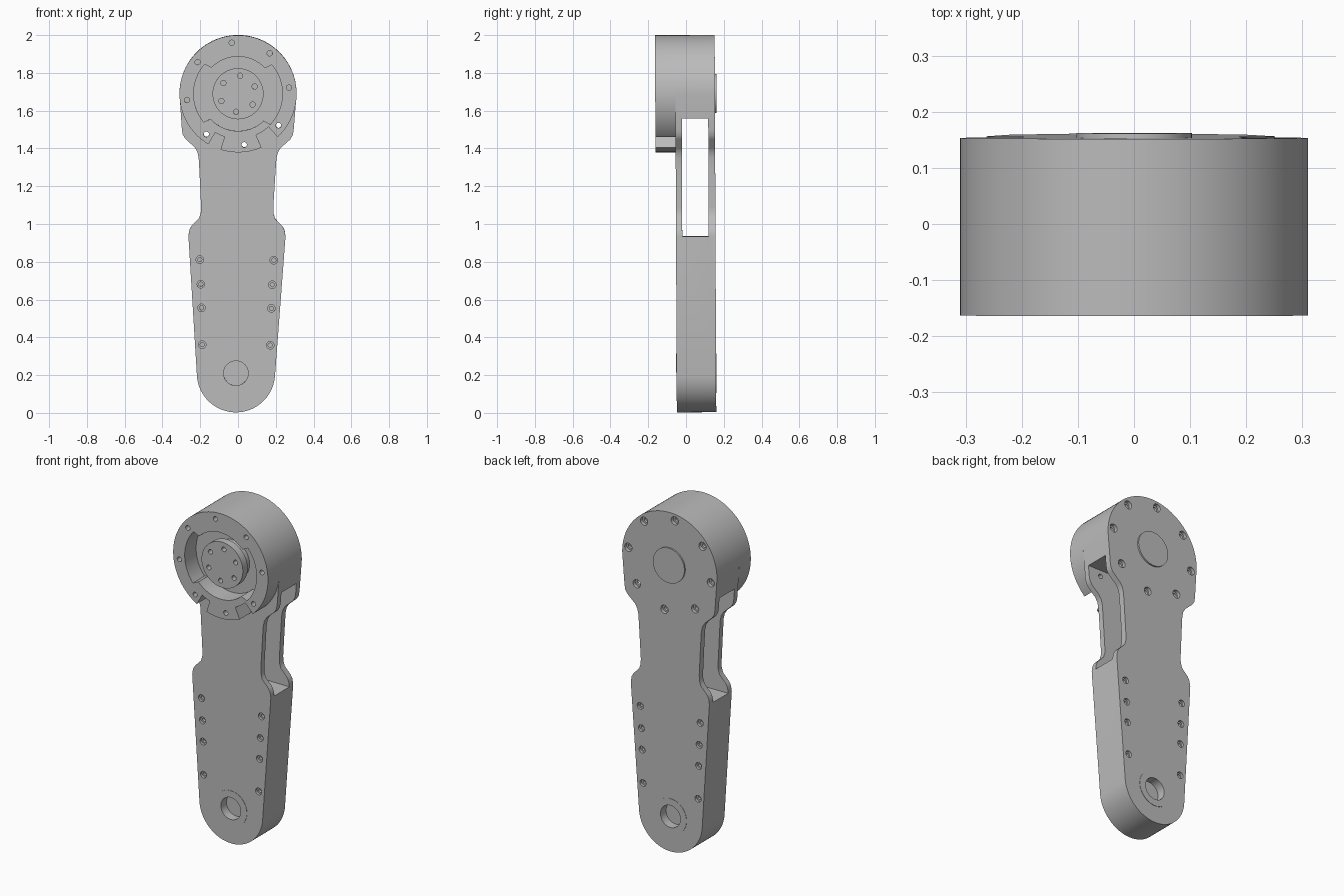
import bpy, bmesh
from math import radians, cos, sin
from mathutils import Matrix

cube = bpy.data.objects.get("Cube")
if cube:
    bpy.data.objects.remove(cube, do_unlink=True)

grey = bpy.data.materials.new("machined_grey")
grey.use_nodes = True
grey.diffuse_color = (0.5, 0.5, 0.5, 1)
grey.node_tree.nodes["Principled BSDF"].inputs["Base Color"].default_value = (0.5, 0.5, 0.5, 1)

FRONT, FACE, BACK = -0.16, -0.053, 0.156   # drum front, arm front, arm back
TOP, FOOT = 1.69, 0.21                     # heights of the two pivots
BOLT_ANGLES = [97.4 + 45 * k for k in range(8)]


def arc(r, a0, a1, n=24, x=0, z=TOP):
    step = (a1 - a0) / n
    return [(x + r * cos(radians(a0 + step * i)), z + r * sin(radians(a0 + step * i)))
            for i in range(n + 1)]


def circle(r, x=0, z=TOP, n=96):
    return arc(r, 0, 360, n, x, z)[:-1]


def sector(r0, r1, a0, a1):
    return arc(r0, a0, a1) + arc(r1, a1, a0)


def around(r, angle):
    return r * cos(radians(angle)), TOP + r * sin(radians(angle))


def prism(name, loops, y0, y1):
    """Extrude closed x-z outlines along y."""
    bm = bmesh.new()
    for loop in loops:
        face = bm.faces.new([bm.verts.new((x, y0, z)) for x, z in loop])
        new = bmesh.ops.extrude_face_region(bm, geom=[face], use_keep_orig=True)
        moved = [v for v in new["geom"] if isinstance(v, bmesh.types.BMVert)]
        bmesh.ops.translate(bm, verts=moved, vec=(0, y1 - y0, 0))
    bmesh.ops.recalc_face_normals(bm, faces=bm.faces)
    mesh = bpy.data.meshes.new(name)
    bm.to_mesh(mesh)
    bm.free()
    mesh.materials.append(grey)
    obj = bpy.data.objects.new(name, mesh)
    bpy.context.collection.objects.link(obj)
    return obj


def cut(obj, loops, y0, y1):
    cutter = prism("cutter", loops, y0, y1)
    cutter.hide_render = True
    mod = obj.modifiers.new("cut", "BOOLEAN")
    mod.operation, mod.solver, mod.object = "DIFFERENCE", "EXACT", cutter
    bpy.context.view_layer.objects.active = obj
    bpy.ops.object.modifier_apply(modifier=mod.name)
    bpy.data.objects.remove(cutter, do_unlink=True)


# Arm: round head, waist and tapered lower body with a rounded foot
side = [(0.296, 1.5), (0.291, 1.472), (0.278, 1.45), (0.228, 1.405), (0.213, 1.38),
        (0.206, 1.35), (0.202, 1.29), (0.191, 1.09), (0.192, 1.06), (0.201, 1.03),
        (0.24, 0.99), (0.252, 0.968), (0.257, 0.935)]
outline = (arc(0.31, 0, 180, 48) + [(-x, z) for x, z in side]
           + arc(0.207, 183, 357, 48, z=FOOT) + side[::-1])
arm = prism("arm", [outline], FACE, BACK)

# Open slot between the front and back plates at the waist
cut(arm, [[(-0.5, 0.935), (0.5, 0.935), (0.5, 1.56), (-0.5, 1.56)]], -0.02, 0.12)

# Countersunk screw holes along both edges, on both faces
edge = [(s * x, z) for s in (-1, 1)
        for x, z in ((0.196, 0.81), (0.189, 0.68), (0.185, 0.555), (0.18, 0.36))]
for face, inward in ((FACE, 1), (BACK, -1)):
    for r, depth in ((0.02, 0.015), (0.011, 0.03)):
        a, b = sorted((face - inward * 0.02, face + inward * depth))
        cut(arm, [circle(r, x, z, 20) for x, z in edge], a, b)

# Ring of bolts on the back of the head; the low ones pass right through
ring = [around(0.272, a) for a in BOLT_ANGLES]
cut(arm, [circle(0.024, x, z, 24) for x, z in ring], BACK - 0.02, BACK + 0.02)
cut(arm, [circle(0.014, x, z, 20) for x, z in ring if z > 1.56], BACK - 0.035, BACK + 0.02)
cut(arm, [circle(0.014, x, z, 20) for x, z in ring if z < 1.56], FACE - 0.02, BACK + 0.02)

# Foot bearing recesses with faintly raised rims
foot_hole = [circle(0.065, 0, FOOT, 48)]
front_rim = prism("front_bearing_rim", [circle(0.105, 0, FOOT, 64)], FACE - 0.002, FACE)
back_rim = prism("back_bearing_rim", [circle(0.105, 0, FOOT, 64)], BACK, BACK + 0.002)
for part in (arm, front_rim):
    cut(part, foot_hole, FACE - 0.02, FACE + 0.05)
for part in (arm, back_rim):
    cut(part, foot_hole, BACK - 0.05, BACK + 0.02)

# Front drum with a stepped pocket, cable notches and bolt holes
drum = prism("front_drum", [circle(0.31)], FRONT, FACE)
pocket = (arc(0.235, -43, 41) + arc(0.197, 44, 136)
          + arc(0.235, 139, 220) + arc(0.197, 223, 314))
cut(drum, [pocket], FRONT - 0.05, FACE + 0.05)
cut(drum, [sector(0.238, 0.35, 240, 253), sector(0.238, 0.35, 294, 313)],
    FRONT - 0.05, FACE + 0.05)
cut(drum, [circle(0.014, x, z, 20) for x, z in ring], FRONT - 0.05, FACE + 0.05)

# Output hub with six screw holes, on a narrower neck
hub = prism("output_hub", [circle(0.135, n=64)], FRONT + 0.015, FRONT + 0.06)
hub_holes = [circle(0.014, *around(0.096, 84 + 60 * k), 20) for k in range(6)]
cut(hub, hub_holes, FRONT - 0.02, FRONT + 0.045)
neck = prism("hub_neck", [circle(0.115, n=64)], FRONT + 0.06, FACE)

# Low round cap on the back of the head
cap = prism("back_cap", [circle(0.103, n=64)], BACK, BACK + 0.009)

# Slight lean of the whole arm, then smooth the round walls
pivot = Matrix.Translation((0, 0, 1))
lean = (Matrix.Translation((-0.005, 0, 0)) @ pivot
        @ Matrix.Rotation(0.0075, 4, "Y") @ Matrix.Rotation(0.0043, 4, "X")
        @ pivot.inverted())
parts = [arm, front_rim, back_rim, drum, hub, neck, cap]
bpy.ops.object.select_all(action="DESELECT")
for part in parts:
    part.data.transform(lean)
    part.select_set(True)
bpy.context.view_layer.objects.active = arm
bpy.ops.object.shade_smooth_by_angle(angle=radians(30))
